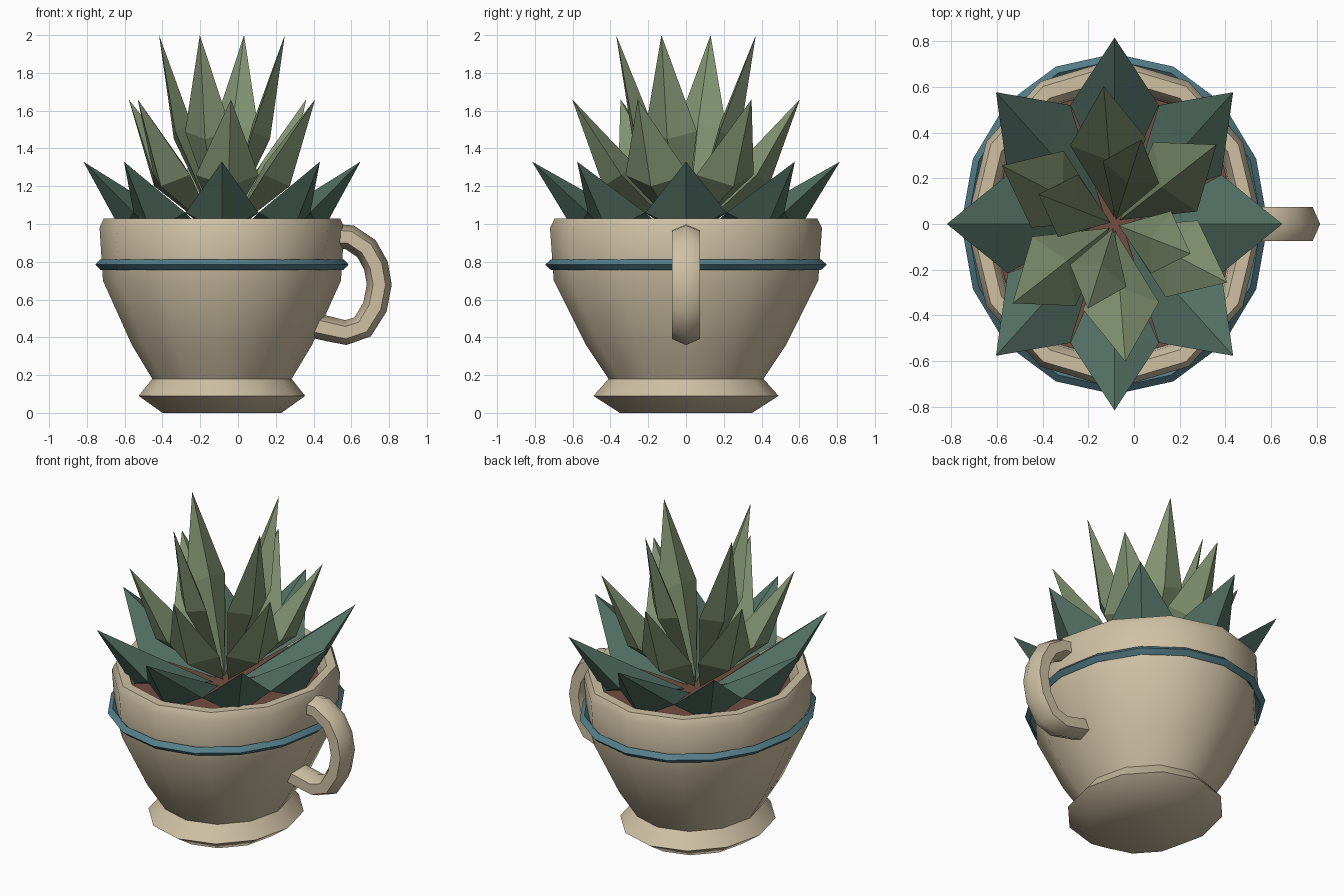
import bpy, bmesh
from math import sin, cos, pi, radians
from mathutils import Matrix, Vector

cube = bpy.data.objects.get("Cube")
if cube:
    bpy.data.objects.remove(cube)

CENTRE = -0.085   # the pot sits off-centre to make room for the handle
SQUASH = 0.9      # pot and plant are narrower along x


def material(name, rgb):
    m = bpy.data.materials.new(name)
    m.use_nodes = True
    m.diffuse_color = (*rgb, 1)
    m.node_tree.nodes["Principled BSDF"].inputs["Base Color"].default_value = (*rgb, 1)
    return m


clay = material("cream clay", (0.62, 0.53, 0.37))
glaze = material("blue glaze", (0.09, 0.21, 0.25))
soil_brown = material("soil brown", (0.17, 0.075, 0.052))
dark_green = material("dark teal green", (0.085, 0.16, 0.125))
pale_green = material("pale sage green", (0.22, 0.29, 0.165))


def finish(name, bm, mat, squash=True, smooth=None):
    if squash:
        bm.transform(Matrix.Translation((CENTRE, 0, 0)) @ Matrix.Diagonal((SQUASH, 1, 1, 1)))
    bmesh.ops.recalc_face_normals(bm, faces=bm.faces)
    mesh = bpy.data.meshes.new(name)
    bm.to_mesh(mesh)
    bm.free()
    ob = bpy.data.objects.new(name, mesh)
    bpy.context.collection.objects.link(ob)
    mesh.materials.append(mat)
    if smooth:
        bpy.ops.object.select_all(action='DESELECT')
        ob.select_set(True)
        bpy.context.view_layer.objects.active = ob
        bpy.ops.object.shade_smooth_by_angle(angle=radians(smooth))
    return ob


def skin(bm, rings, loop=False, caps=True):
    """Bridge equal rings of points into a tube."""
    rows = [[bm.verts.new(p) for p in ring] for ring in rings]
    n = len(rows[0])
    pairs = list(zip(rows, rows[1:])) + ([(rows[-1], rows[0])] if loop else [])
    for a, b in pairs:
        for i in range(n):
            j = (i + 1) % n
            bm.faces.new((a[i], a[j], b[j], b[i]))
    if caps and not loop:
        bm.faces.new(rows[0])
        bm.faces.new(rows[-1])


def circle(r, z, n):
    return [(r * cos(2 * pi * i / n), r * sin(2 * pi * i / n), z) for i in range(n)]


# Pot: lathed foot, bowl, rim and inner wall
profile = [(0.35, 0), (0.49, 0.09), (0.41, 0.18), (0.53, 0.36), (0.70, 0.70),
           (0.72, 0.98), (0.695, 1.03), (0.635, 1.03), (0.605, 0.98), (0.59, 0.86)]
bm = bmesh.new()
skin(bm, [circle(r, z, 12) for r, z in profile])
finish("pot", bm, clay, smooth=60)

# Soil
bm = bmesh.new()
bm.faces.new([bm.verts.new(p) for p in circle(0.61, 0.92, 12)])
finish("soil", bm, soil_brown)

# Glazed band around the bowl
bm = bmesh.new()
band = []
for k in range(4):
    a = k * pi / 2
    band.append(circle(0.715 + 0.03 * cos(a), 0.785 + 0.028 * sin(a), 16))
skin(bm, band, loop=True)
finish("band", bm, glaze, smooth=60)

# Handle: six-sided tube swept along a curved path in the xz plane
path = [Vector((x, 0, z)) for x, z in
        [(0.50, 0.935), (0.59, 0.93), (0.68, 0.87), (0.73, 0.78), (0.748, 0.68),
         (0.725, 0.56), (0.66, 0.455), (0.57, 0.425), (0.48, 0.445), (0.41, 0.46)]]
bm = bmesh.new()
rings = []
for i, p in enumerate(path):
    t = (path[min(i + 1, len(path) - 1)] - path[max(i - 1, 0)]).normalized()
    out = Vector((-t.z, 0, t.x))
    rings.append([p + out * 0.066 * cos(k * pi / 3) + Vector((0, 0.087 * sin(k * pi / 3), 0))
                  for k in range(6)])
skin(bm, rings)
finish("handle", bm, clay, squash=False, smooth=60)


def leaf_tier(name, count, start, mat, base, top, side, under, tip, half_width):
    """Ring of faceted leaves; each point is (radius, height)."""
    for i in range(count):
        bm = bmesh.new()
        mid = [(top[0], 0, top[1]), (side[0], half_width, side[1]),
               (under[0], 0, under[1]), (side[0], -half_width, side[1])]
        mid = [bm.verts.new(p) for p in mid]
        ends = [bm.verts.new((r, 0, z)) for r, z in (base, tip)]
        for e in ends:
            for k in range(4):
                bm.faces.new((e, mid[k], mid[(k + 1) % 4]))
        bm.transform(Matrix.Rotation(radians(start) + 2 * pi * i / count, 4, 'Z'))
        finish(f"{name}_{i + 1}", bm, mat)


# Three tiers of succulent leaves
leaf_tier("outer_leaf", 8, 0, dark_green, (0.08, 0.92), (0.46, 1.13),
          (0.52, 1.06), (0.59, 0.96), (0.815, 1.33), 0.215)
leaf_tier("middle_leaf", 6, 35, pale_green, (0.03, 0.94), (0.28, 1.32),
          (0.36, 1.26), (0.44, 1.20), (0.605, 1.66), 0.185)
leaf_tier("inner_leaf", 4, 70.6, pale_green, (0.02, 0.96), (0.19, 1.53),
          (0.24, 1.49), (0.30, 1.45), (0.392, 2.0), 0.145)
